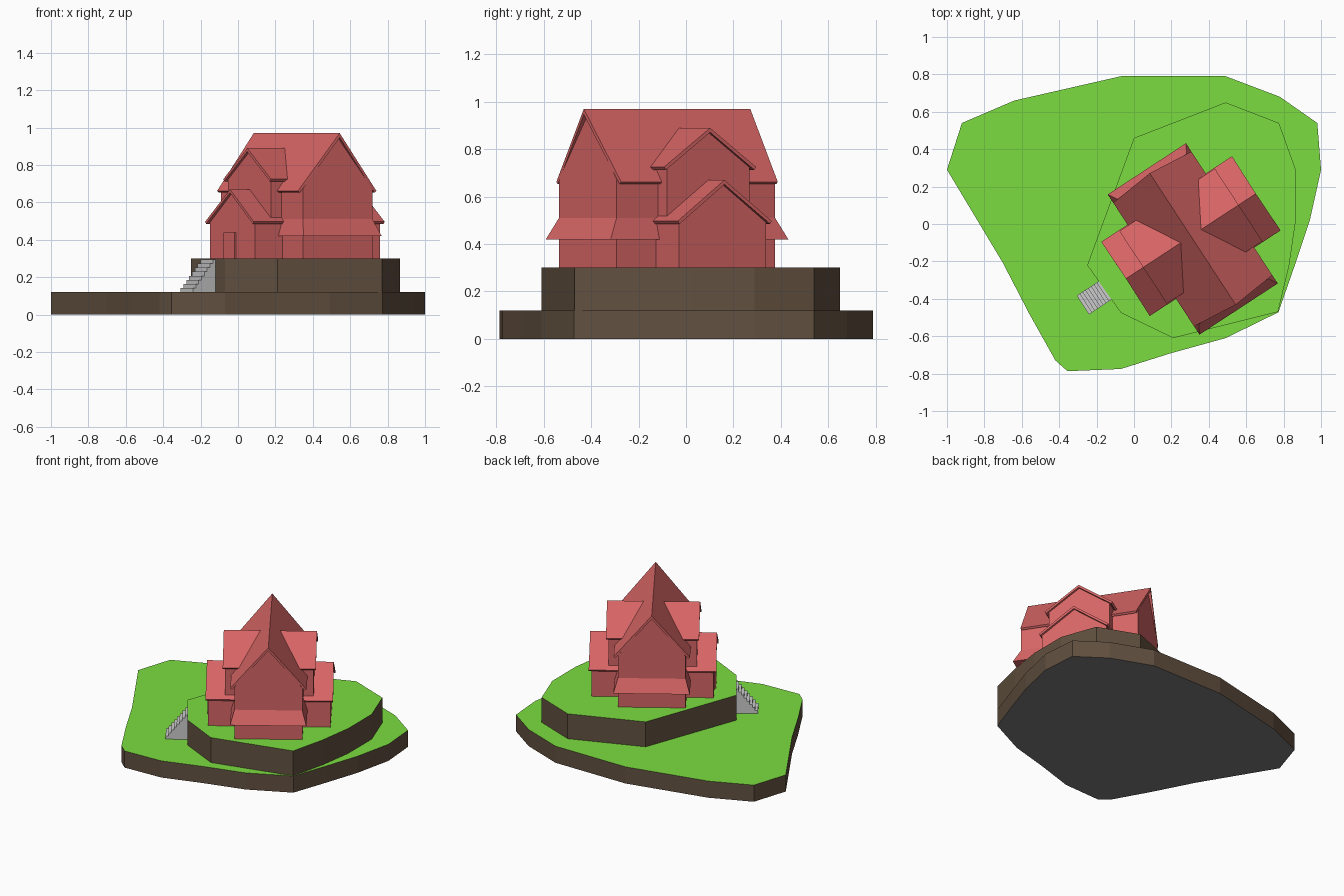
import bpy, bmesh
from math import radians, hypot
from mathutils import Matrix

if "Cube" in bpy.data.objects:
    bpy.data.objects.remove(bpy.data.objects["Cube"])


def material(name, rgb):
    m = bpy.data.materials.new(name)
    m.diffuse_color = (*rgb, 1)
    m.use_nodes = True
    m.node_tree.nodes["Principled BSDF"].inputs["Base Color"].default_value = m.diffuse_color
    return m


GREEN = material("grass_green", (0.20, 0.72, 0.05))
BROWN = material("earth_brown", (0.12, 0.08, 0.05))
RED = material("house_red", (0.68, 0.13, 0.13))

# House frame: local x runs across the main ridge, local y along it
HOUSE = Matrix.Translation((0.314, -0.08, 0)) @ Matrix.Rotation(radians(33.2), 4, 'Z')


def loft(name, lower, upper, mats=(), matrix=Matrix()):
    """Closed solid between two matching rings of 3D points."""
    bm = bmesh.new()
    a = [bm.verts.new(p) for p in lower]
    b = [bm.verts.new(p) for p in upper]
    n = len(a)
    bm.faces.new(a[::-1])
    bm.faces.new(b)
    for i in range(n):
        bm.faces.new((a[i], a[(i + 1) % n], b[(i + 1) % n], b[i]))
    bmesh.ops.recalc_face_normals(bm, faces=bm.faces)
    if len(mats) > 1:
        for f in bm.faces:
            f.material_index = 1 if f.normal.z > 0.9 else 2 if f.normal.z < -0.9 else 0
    bm.transform(matrix)
    me = bpy.data.meshes.new(name)
    bm.to_mesh(me)
    bm.free()
    for m in mats:
        me.materials.append(m)
    ob = bpy.data.objects.new(name, me)
    bpy.context.collection.objects.link(ob)
    return ob


def slab(name, outline, z0, z1, mats):
    return loft(name, [(x, y, z0) for x, y in outline],
                [(x, y, z1) for x, y in outline], mats)


def box(name, x0, x1, y0, y1, z0, z1, mats=()):
    ring = [(x0, y0), (x1, y0), (x1, y1), (x0, y1)]
    return loft(name, [(x, y, z0) for x, y in ring],
                [(x, y, z1) for x, y in ring], mats, HOUSE)


def gabled_block(name, half, eave, ridge, wall_half, wall_len, len_eave, len_ridge,
                 along_x=False, shift=0.0, t=0.015):
    """Pentagonal wall block with a chevron roof slab on top, ridge along y or x."""
    drop = ridge - eave
    s = hypot(half, drop)
    ih, iz = half - t * drop / s, eave - t * half / s
    apex = ridge - t * s / half
    wall_top = apex - wall_half * drop / half

    def place(across, along, z):
        return (along, across + shift, z) if along_x else (across, along, z)

    wall = [(-wall_half, 0.29), (wall_half, 0.29), (wall_half, wall_top),
            (0, apex), (-wall_half, wall_top)]
    loft(name + "_walls", [place(a, -wall_len, z) for a, z in wall],
         [place(a, wall_len, z) for a, z in wall], (RED,), HOUSE)
    for side, label in ((-1, "a"), (1, "b")):
        roof = [(0, ridge, len_ridge), (side * half, eave, len_eave),
                (side * ih, iz, len_eave), (0, apex, len_ridge)]
        loft(f"{name}_roof_{label}", [place(a, -l, z) for a, z, l in roof],
             [place(a, l, z) for a, z, l in roof], (RED,), HOUSE)


# Island base and raised terrace
base = [(-0.07, 0.79), (0.49, 0.79), (0.78, 0.68), (0.98, 0.54), (1.0, 0.29),
        (0.94, 0.02), (0.86, -0.22), (0.772, -0.472), (0.49, -0.61), (0.20, -0.69),
        (-0.07, -0.775), (-0.355, -0.787), (-0.42, -0.73), (-0.56, -0.48),
        (-0.70, -0.21), (-0.85, 0.04), (-1.0, 0.29), (-0.92, 0.54), (-0.64, 0.66)]
terrace = [(0, 0.46), (0.49, 0.65), (0.775, 0.54), (0.865, 0.29), (0.865, 0.02),
           (0.83, -0.22), (0.77, -0.47), (0.21, -0.61), (-0.07, -0.475), (-0.25, -0.22)]
GREY = material("underside_grey", (0.2, 0.2, 0.2))
slab("island_base", base, 0, 0.12, (BROWN, GREEN, GREY))
slab("terrace", terrace, 0.12, 0.30, (BROWN, GREEN, BROWN))

# Main house, then lower and upper cross wings
gabled_block("main_house", 0.25, 0.662, 0.97, 0.222, 0.40, 0.395, 0.42)
gabled_block("lower_wing", 0.237, 0.497, 0.67, 0.220, 0.40, 0.418, 0.415, True, 0.018)
gabled_block("upper_wing", 0.232, 0.725, 0.89, 0.208, 0.29, 0.305, 0.305, True, 0.018)

# Skirt roof flaring around the main walls
def ring(w, l, z):
    return [(-w, -l, z), (w, -l, z), (w, l, z), (-w, l, z)]


loft("skirt_roof", ring(0.25, 0.448, 0.42), ring(0.222, 0.40, 0.51), (RED,), HOUSE)

# Door on the end of the lower wing
box("door", -0.41, -0.39, -0.02, 0.09, 0.30, 0.44, (RED,))

# Stone stairs up to the terrace
steps, start, end = 8, -0.685, -0.54
for i in range(steps):
    x = start + (end - start) * i / steps
    box(f"stair_{i + 1}", x, x + (end - start) / steps, -0.034, 0.086,
        0.12, 0.12 + 0.175 * (i + 1) / steps)
